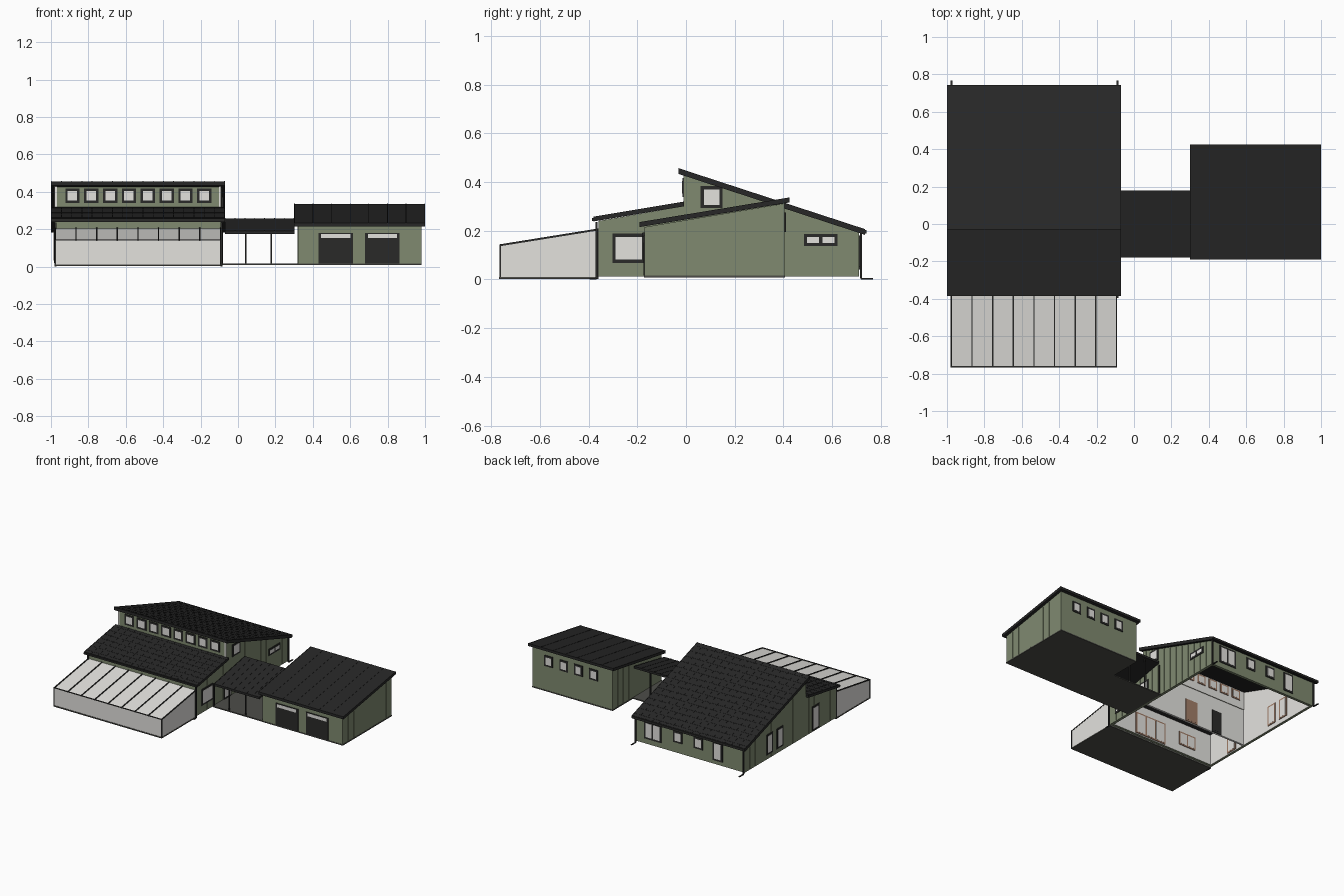
import bpy, bmesh
from mathutils import Vector

cube = bpy.data.objects.get("Cube")
if cube:
    bpy.data.objects.remove(cube, do_unlink=True)


def material(name, r, g, b):
    m = bpy.data.materials.new(name)
    m.use_nodes = True
    m.diffuse_color = (r, g, b, 1)
    m.node_tree.nodes["Principled BSDF"].inputs["Base Color"].default_value = (r, g, b, 1)
    return m


GREEN = material("sage green cladding", 0.215, 0.255, 0.163)
ROOF = material("charcoal roof", 0.02, 0.02, 0.02)
TRIM = material("dark trim", 0.023, 0.023, 0.022)
GLASS = material("pale glass", 0.77, 0.76, 0.73)
WHITE = material("white plaster", 0.78, 0.77, 0.74)
BROWN = material("brown timber", 0.36, 0.21, 0.14)
SLAB = material("dark slab", 0.075, 0.075, 0.066)


def add_prism(bm, profile, x0, x1):
    """Extrude a (y, z) outline along x."""
    verts = [bm.verts.new((x0, y, z)) for y, z in profile]
    face = bm.faces.new(verts)
    ext = bmesh.ops.extrude_face_region(bm, geom=[face])
    moved = [v for v in ext["geom"] if isinstance(v, bmesh.types.BMVert)]
    bmesh.ops.translate(bm, verts=moved, vec=(x1 - x0, 0, 0))


def rect(y0, y1, z0, z1):
    return [(y0, z0), (y1, z0), (y1, z1), (y0, z1)]


def build(name, prisms, mat, inner=None):
    """One object from (profile, x0, x1) prisms; faces towards inner are plaster."""
    bm = bmesh.new()
    for p in prisms:
        add_prism(bm, *p)
    bmesh.ops.recalc_face_normals(bm, faces=bm.faces)
    if inner:
        for f in bm.faces:
            f.material_index = int(f.normal.dot(Vector(inner)) > 0.9)
    me = bpy.data.meshes.new(name)
    bm.to_mesh(me)
    bm.free()
    me.materials.append(mat)
    if inner:
        me.materials.append(WHITE)
    ob = bpy.data.objects.new(name, me)
    bpy.context.collection.objects.link(ob)
    return ob


def box(name, x0, x1, y0, y1, z0, z1, mat, inner=None):
    return build(name, [(rect(y0, y1, z0, z1), x0, x1)], mat, inner)


def plate(name, axis, pos, side, u0, u1, z0, z1, depth, mat):
    a, b = sorted((pos - side * 0.001, pos + side * depth))
    if axis == "x":
        box(name, a, b, u0, u1, z0, z1, mat)
    else:
        box(name, u0, u1, a, b, z0, z1, mat)


def window(name, axis, pos, side, u, z, w, h, panes=1, frame=TRIM, glass=GLASS):
    """Framed opening centred at u, z on a wall facing along axis."""
    b = 0.013 if frame == TRIM else 0.01
    plate(name + "_frame", axis, pos, side, u - w / 2, u + w / 2, z - h / 2, z + h / 2, 0.005, frame)
    step = (w - b) / panes
    for i in range(panes):
        s = u - w / 2 + b + i * step
        plate(name + "_pane", axis, pos, side, s, s + step - b, z - h / 2 + b, z + h / 2 - b, 0.006, glass)


def roof(name, x0, x1, y0, z0, y1, z1, t, seam=0.055, rows=0):
    """Sloping slab with raised seams and optional tile courses."""
    def line(a, b, lo, hi):
        za, zb = (z0 + (z1 - z0) * (q - y0) / (y1 - y0) for q in (a, b))
        return [(a, za + lo), (b, zb + lo), (b, zb + hi), (a, za + hi)]
    parts = [(line(y0, y1, -t, 0), x0, x1)]
    n = round((x1 - x0) / seam)
    for i in range(n + 1):
        x = x0 + (x1 - x0 - 0.004) * i / n
        parts.append((line(y0, y1, -0.001, 0.0015), x, x + 0.004))
    for i in range(rows):
        y = y0 + (y1 - y0) * (i + 0.5) / rows
        parts.append((line(y, y + 0.004, -0.001, 0.001), x0, x1))
    build(name, parts, ROOF)


# Main house walls, hollow and open below
L, R, F, B, T = -0.98, -0.09, -0.36, 0.71, 0.02
side = [(F, 0.012), (B, 0.012), (B, 0.195), (-0.01, 0.43), (-0.01, 0.3), (F, 0.24)]
build("house_left_wall", [(side, R - T, R)], GREEN, (-1, 0, 0))
build("house_right_wall", [(side, L, L + T)], GREEN, (1, 0, 0))
box("house_front_wall", L + T, R - T, F, F + T, 0.012, 0.24, GREEN, (0, 1, 0))
box("house_back_wall", L + T, R - T, B - T, B, 0.012, 0.198, GREEN, (0, -1, 0))
box("clerestory_wall", L + T, R - T, -0.01, 0.01, 0.285, 0.43, GREEN, (0, 1, 0))
box("partition", L + T, R - T, -0.01, 0.005, 0.015, 0.29, WHITE)
for x in (L, R - 0.012):
    box("corner_trim", x, x + 0.012, -0.011, -0.009, 0.315, 0.43, WHITE)

# House roofs and gutters
roof("upper_roof", -1, -0.07, -0.03, 0.455, 0.735, 0.205, 0.022, rows=14)
roof("lower_roof", -1, -0.07, -0.38, 0.256, -0.008, 0.318, 0.018, rows=7)
box("front_gutter", -1, -0.07, -0.386, -0.376, 0.24, 0.252, TRIM)
box("back_gutter", -1, -0.07, 0.73, 0.742, 0.188, 0.203, TRIM)
for x in (L, R - 0.003):
    for y, s, top in ((B + 0.008, 1, 0.195), (F - 0.008, -1, 0.235)):
        end = y + s * (0.05 if s > 0 else 0.028)
        box("downpipe", x, x + 0.01, y - 0.004, y + 0.004, 0.004, top, TRIM)
        box("downpipe_foot", x, x + 0.01, min(y, end), max(y, end), 0, 0.005, TRIM)

# House windows
for i in range(8):
    x = -0.885 + i * 0.1007
    window("clerestory_window", "y", -0.01, -1, x, 0.378, 0.077, 0.078)
    window("clerestory_inner", "y", 0.01, 1, x, 0.378, 0.07, 0.07, frame=BROWN)
for x, z, w, h, n in ((-0.225, 0.115, 0.14, 0.13, 2), (-0.43, 0.13, 0.075, 0.085, 1),
                      (-0.6, 0.13, 0.075, 0.085, 1), (-0.76, 0.11, 0.08, 0.14, 1)):
    window("back_window", "y", B, 1, x, z, w, h, n)
    window("back_window_inner", "y", B - T, -1, x, z, w, h, n, BROWN)
for y, z, w, h, n in ((-0.235, 0.128, 0.135, 0.12, 1), (0.105, 0.338, 0.09, 0.09, 1),
                      (0.553, 0.162, 0.138, 0.05, 2), (0.0, 0.1, 0.09, 0.17, 1)):
    window("left_window", "x", R, 1, y, z, w, h, n)
    window("left_window_inner", "x", R - T, -1, y, z, w, h, n, BROWN)
for y, z, w, h in ((0.42, 0.12, 0.075, 0.15), (0.3, 0.12, 0.075, 0.15), (-0.12, 0.11, 0.085, 0.18)):
    window("right_window", "x", L, -1, y, z, w, h)
    window("right_window_inner", "x", L + T, 1, y, z, w, h, 1, BROWN)
window("sunroom_doors_inner", "y", F + T, 1, -0.43, 0.1, 0.26, 0.16, 3, BROWN)
window("kitchen_window_inner", "y", F + T, 1, -0.75, 0.12, 0.14, 0.1, 2, BROWN)
window("partition_door", "y", 0.005, 1, -0.5, 0.1, 0.1, 0.17, 1, BROWN, BROWN)
window("partition_opening", "y", 0.005, 1, -0.72, 0.1, 0.08, 0.17, 1, TRIM, TRIM)

# Sunroom with glazing bars
slope = [(-0.765, 0.14), (F, 0.205)]
build("sunroom_glass", [([(-0.763, 0.01), (F, 0.01), (F, 0.204), (-0.763, 0.139)], L + 0.002, R - 0.002)], GLASS)
box("sunroom_floor", L, R, -0.767, F, 0.002, 0.01, SLAB)
rafter = [(y, z - 0.004) for y, z in slope] + [(y, z + 0.004) for y, z in reversed(slope)]
build("sunroom_rafters", [(rafter, x - 0.0035, x + 0.0035)
                          for x in (L + 0.004 + i * (R - L - 0.008) / 8 for i in range(9))], TRIM)
box("sunroom_eave", L, R, -0.766, -0.76, 0.138, 0.144, TRIM)
for x in (L, R - 0.006):
    box("sunroom_post", x, x + 0.006, -0.766, -0.76, 0.01, 0.14, TRIM)
    box("sunroom_rear_post", x, x + 0.006, F - 0.006, F, 0.01, 0.205, TRIM)

# Garage
box("garage_slab", 0.318, 0.982, -0.172, 0.407, 0.008, 0.016, SLAB)
build("garage_walls", [([(-0.17, 0.015), (0.405, 0.015), (0.405, 0.312), (-0.17, 0.215)], 0.32, 0.98)], GREEN)
roof("garage_roof", 0.3, 1, -0.19, 0.234, 0.425, 0.335, 0.019, seam=0.1)
for x in (0.523, 0.772):
    plate("garage_door", "y", -0.17, -1, x - 0.092, x + 0.092, 0.016, 0.18, 0.005, TRIM)
    plate("garage_door_light", "y", -0.17, -1, x - 0.078, x + 0.078, 0.152, 0.175, 0.006, GLASS)
for x in (0.475, 0.6, 0.72, 0.845):
    window("garage_back_window", "y", 0.405, 1, x, 0.235, 0.07, 0.08)

# Open breezeway
box("breezeway_slab", R, 0.32, -0.17, 0.17, 0.008, 0.016, SLAB)
roof("breezeway_roof", -0.07, 0.302, -0.18, 0.19, 0.18, 0.258, 0.016)
for y, top in ((-0.165, 0.178), (0.16, 0.238)):
    for x in (-0.085, 0.042, 0.177):
        box("breezeway_post", x - 0.004, x + 0.004, y, y + 0.008, 0.015, top, TRIM)


# Vertical battens on the plain side walls
def battens(name, x, s, y0, y1, zfun):
    n = int((y1 - y0) / 0.06)
    a, b = sorted((x, x + s * 0.0015))
    build(name, [(rect(y, y + 0.004, 0.017, zfun(y)), a, b)
                 for y in (y0 + i * (y1 - y0) / n for i in range(1, n))], GREEN)


def house_top(y):
    return 0.422 - 0.325 * y if y > -0.01 else 0.29 + 0.165 * y


for name, x, s in (("house_left_battens", R, 1), ("house_right_battens", L, -1)):
    battens(name, x, s, F, B, house_top)
for name, x, s in (("garage_left_battens", 0.98, 1), ("garage_right_battens", 0.32, -1)):
    battens(name, x, s, -0.17, 0.405, lambda y: 0.238 + 0.165 * y)
